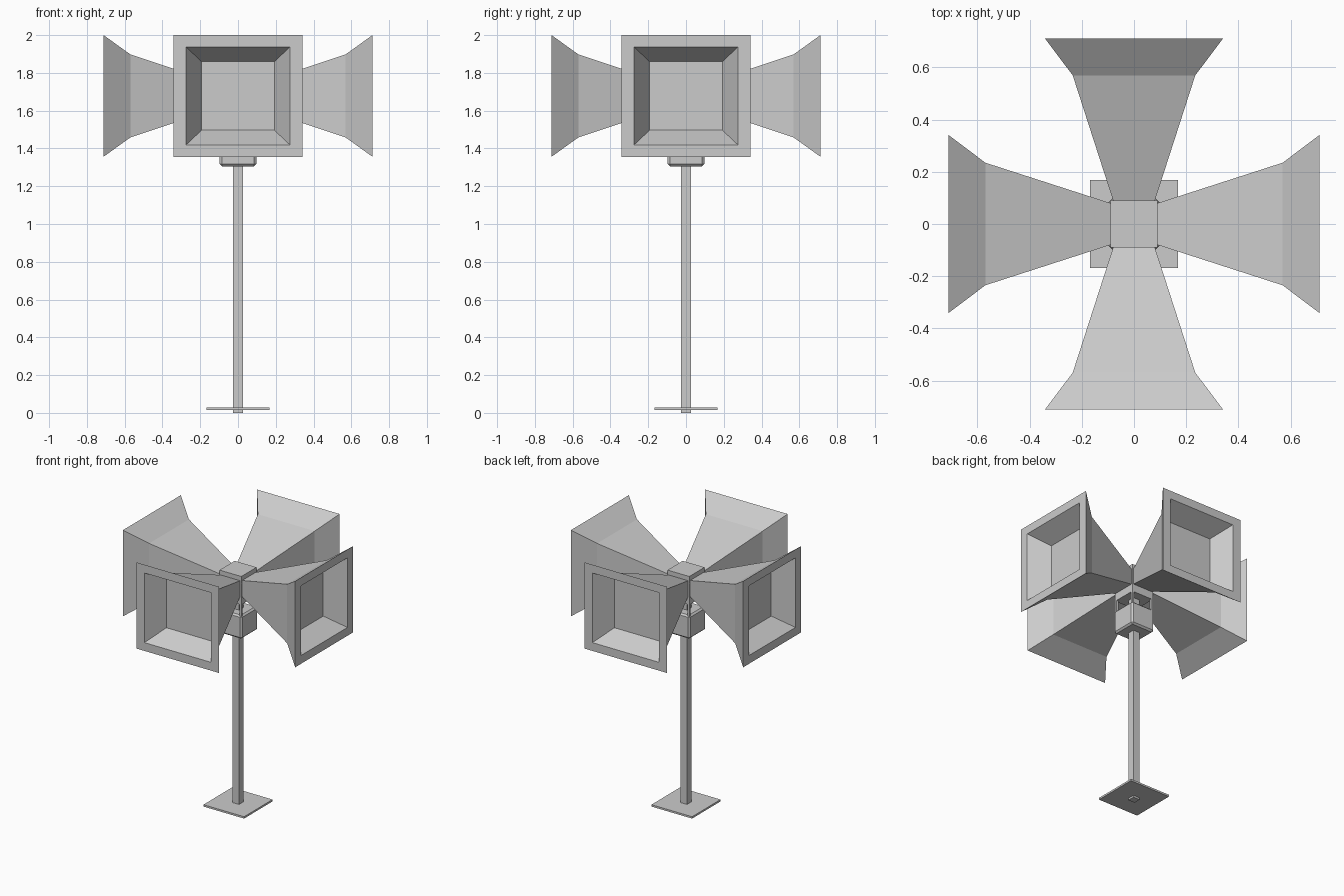
import bpy, bmesh
from math import pi
from mathutils import Matrix

if "Cube" in bpy.data.objects:
    bpy.data.objects.remove(bpy.data.objects["Cube"])

ZC = 1.678  # height of the horn axis


def finish(name, bm):
    bmesh.ops.recalc_face_normals(bm, faces=bm.faces)
    me = bpy.data.meshes.new(name)
    bm.to_mesh(me)
    bm.free()
    ob = bpy.data.objects.new(name, me)
    bpy.context.collection.objects.link(ob)
    return ob


def box(name, half, z0, z1, bevel=0, x=0, y=0):
    bm = bmesh.new()
    bmesh.ops.create_cube(bm, size=1)
    bm.transform(Matrix.Translation((x, y, (z0 + z1) / 2))
                 @ Matrix.Diagonal((2 * half, 2 * half, z1 - z0, 1)))
    if bevel:
        bmesh.ops.bevel(bm, geom=bm.edges[:], offset=bevel, segments=1, affect='EDGES')
    return finish(name, bm)


def horn(name, angle):
    # rectangular rings: distance out, half width, half height
    rings = [(0.09, 0.08, 0.06), (0.57, 0.235, 0.22), (0.712, 0.342, 0.322),
             (0.712, 0.276, 0.26), (0.57, 0.192, 0.181)]
    bm = bmesh.new()
    loops = [[bm.verts.new((sx * w, -r, ZC + sz * h))
              for sx, sz in ((-1, -1), (1, -1), (1, 1), (-1, 1))] for r, w, h in rings]
    for a, b in zip(loops, loops[1:]):
        for i in range(4):
            j = (i + 1) % 4
            bm.faces.new((a[i], a[j], b[j], b[i]))
    bm.faces.new(loops[0])
    bm.faces.new(loops[-1])
    bm.transform(Matrix.Rotation(angle, 4, 'Z'))
    return finish(name, bm)


# stand
box("base_plate", 0.168, 0.014, 0.028)
box("pole", 0.027, 0.0, 1.60)

# housing under the horns and the two clamp caps
box("housing", 0.097, 1.305, 1.48, 0.012)
box("lower_cap", 0.09, 1.56, 1.635)
box("upper_cap", 0.09, 1.705, 1.772)

# corner rods joining caps to housing
for i, (sx, sy) in enumerate(((-1, -1), (1, -1), (1, 1), (-1, 1))):
    box(f"corner_rod_{i + 1}", 0.008, 1.46, 1.72, 0, sx * 0.083, sy * 0.083)

# four flared horns
for i, side in enumerate(("front", "right", "back", "left")):
    horn(f"{side}_horn", i * pi / 2)
